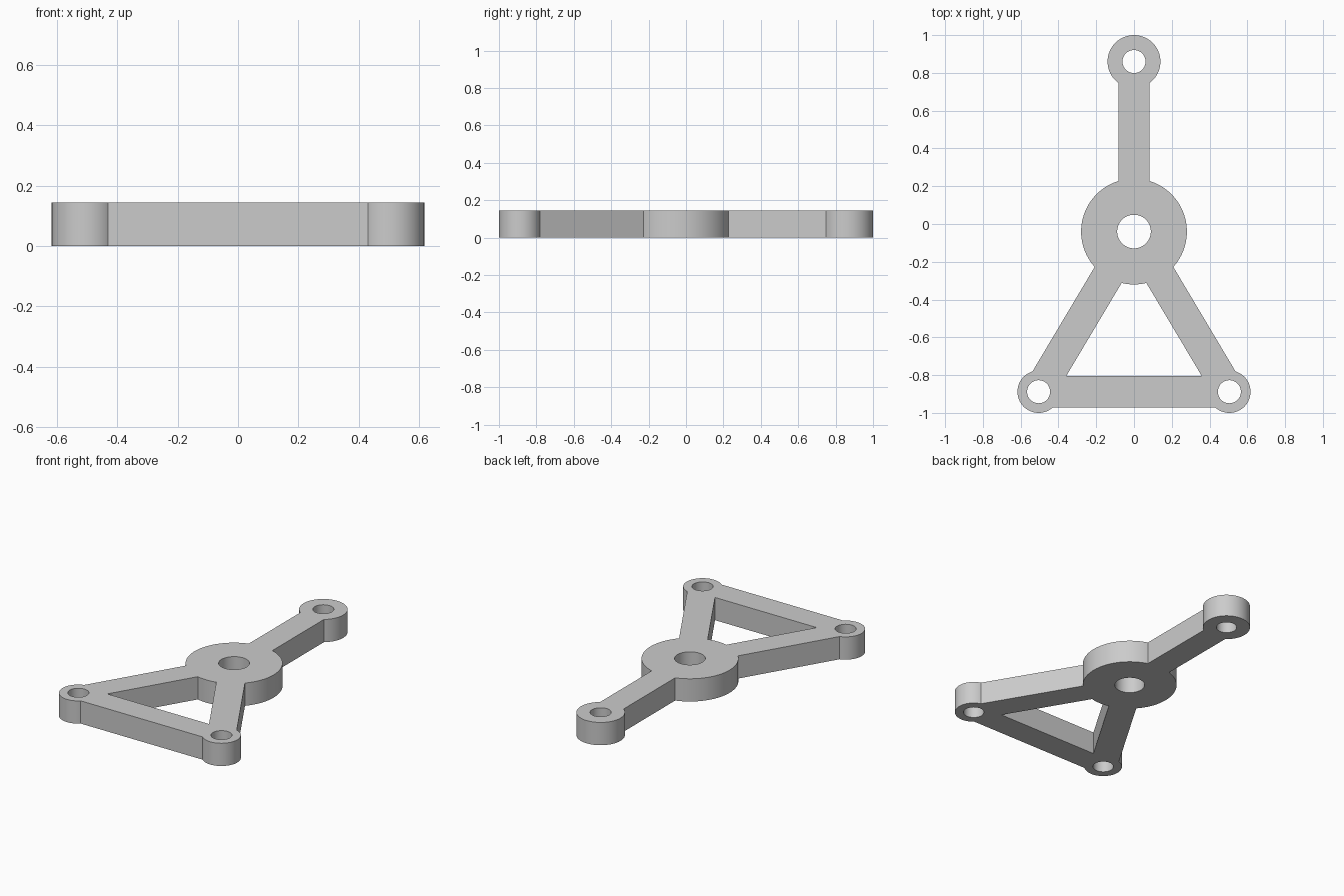
import bpy
from math import atan2
from mathutils import Vector

if "Cube" in bpy.data.objects:
    bpy.data.objects.remove(bpy.data.objects["Cube"], do_unlink=True)

THICK = 0.145
BAR_WIDTH = 0.166
HUB, TIP = Vector((0, -0.04)), Vector((0, 0.86))
FOOT_L, FOOT_R = Vector((0.505, -0.888)), Vector((-0.505, -0.888))

grey = bpy.data.materials.new("plain grey")
grey.use_nodes = True
colour = (0.6, 0.6, 0.6, 1)
grey.diffuse_color = colour
grey.node_tree.nodes["Principled BSDF"].inputs["Base Color"].default_value = colour


def disc(name, centre, radius, depth=THICK):
    bpy.ops.mesh.primitive_cylinder_add(vertices=96, radius=radius, depth=depth,
                                        location=(*centre, THICK / 2))
    part = bpy.context.object
    part.name = name
    return part


def bar(name, a, b):
    mid, span = (a + b) / 2, b - a
    bpy.ops.mesh.primitive_cube_add(size=1, location=(*mid, THICK / 2),
                                    rotation=(0, 0, atan2(span.y, span.x)))
    part = bpy.context.object
    part.name = name
    part.scale = (span.length, BAR_WIDTH, THICK)
    return part


def combine(body, part, operation):
    mod = body.modifiers.new(operation.lower(), "BOOLEAN")
    mod.operation, mod.solver, mod.object = operation, "EXACT", part
    bpy.context.view_layer.objects.active = body
    bpy.ops.object.modifier_apply(modifier=mod.name)
    bpy.data.objects.remove(part, do_unlink=True)


# Hub, bosses and connecting bars merged into one plate
bracket = disc("bracket", HUB, 0.28)
bracket.data.materials.append(grey)
for part in (bar("neck", HUB, TIP),
             bar("left_leg", HUB, FOOT_L),
             bar("right_leg", HUB, FOOT_R),
             bar("cross_bar", FOOT_R, FOOT_L),
             disc("tip_boss", TIP, 0.14),
             disc("left_boss", FOOT_L, 0.112),
             disc("right_boss", FOOT_R, 0.112)):
    part.data.materials.append(grey)
    combine(bracket, part, "UNION")

# Through holes
for centre, radius in ((HUB, 0.089), (TIP, 0.061), (FOOT_L, 0.061), (FOOT_R, 0.061)):
    cutter = disc("hole_cutter", centre, radius, THICK * 2)
    cutter.data.materials.append(grey)
    combine(bracket, cutter, "DIFFERENCE")

# Smooth round walls, crisp rims
bpy.ops.object.select_all(action="DESELECT")
bracket.select_set(True)
bpy.context.view_layer.objects.active = bracket
bpy.ops.object.shade_smooth_by_angle(angle=0.5)
